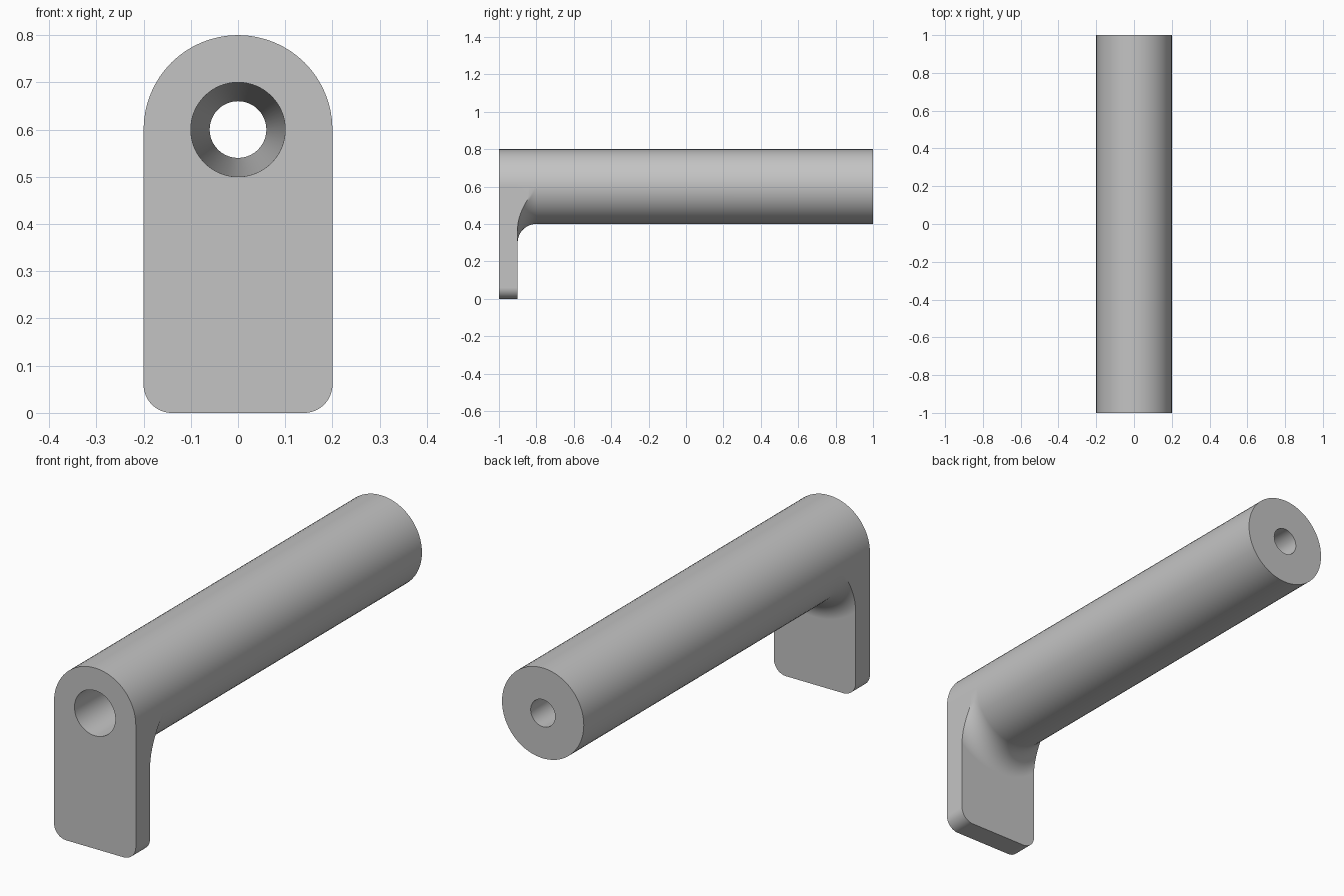
import bpy
import bmesh
from math import pi, cos, sin, sqrt, asin

cube = bpy.data.objects.get("Cube")
if cube:
    bpy.data.objects.remove(cube, do_unlink=True)

AXIS_Z = 0.6      # height of the bar's axis
R = 0.2           # bar radius and half width of the plate
FILLET = 0.1      # fillet radius between bar and plate
CORNER = 0.06     # lower plate corners
TOP, LOW = 32, 32 # steps round the upper and lower halves


def upper(radius):
    return [(radius * cos(pi * i / TOP), AXIS_Z + radius * sin(pi * i / TOP))
            for i in range(TOP + 1)]


def hole(y, radius):
    low = [pi + pi * (j + 1) / (LOW + 1) for j in range(LOW)]
    pts = upper(radius) + [(radius * cos(a), AXIS_Z + radius * sin(a)) for a in low]
    return [(x, y, z) for x, z in pts]


def plate(y):
    # round top, straight sides, two rounded lower corners
    half = LOW // 2
    pts = upper(R)
    for side, start in ((-1, pi), (1, 1.5 * pi)):
        for j in range(half):
            a = start + pi / 2 * j / (half - 1)
            pts.append((side * (R - CORNER) + CORNER * cos(a), CORNER + CORNER * sin(a)))
    return [(x, y, z) for x, z in pts]


def bar(y, flare=R):
    # round bar whose lower half flares out, trimmed to the plate width
    pts = upper(R)
    edge = pi / 2 - asin(min(1, R / flare))
    for j in range(LOW):
        a = pi + edge + (pi - 2 * edge) * j / (LOW - 1)
        pts.append((flare * cos(a), AXIS_Z + flare * sin(a)))
    return [(x, y, z) for x, z in pts]


# Cross-sections: bore mouth, plate, fillet, bar end, then back through the bore
loops = [hole(-1, 0.1), plate(-1), plate(-0.9)]
STEPS = 16
for k in range(STEPS + 1):
    t = pi / 2 * k / STEPS
    loops.append(bar(-0.9 + FILLET * (1 - cos(t)), R + FILLET * (1 - sin(t))))
loops += [bar(1), hole(1, 0.06)]

bm = bmesh.new()
rings = [[bm.verts.new(p) for p in loop] for loop in loops]
for a, b in zip(rings, rings[1:] + rings[:1]):
    for i in range(len(a)):
        n = (i + 1) % len(a)
        bm.faces.new((a[i], b[i], b[n], a[n]))
bmesh.ops.remove_doubles(bm, verts=bm.verts, dist=1e-5)
empty = [f for f in bm.faces if f.calc_area() < 1e-8]
bmesh.ops.delete(bm, geom=empty, context='FACES')

mesh = bpy.data.meshes.new("bored_bar_with_plate")
bm.to_mesh(mesh)
bm.free()
handle = bpy.data.objects.new("bored_bar_with_plate", mesh)
bpy.context.collection.objects.link(handle)

# Plain grey
grey = bpy.data.materials.new("plain grey")
grey.use_nodes = True
colour = (0.55, 0.55, 0.55, 1)
grey.diffuse_color = colour
grey.node_tree.nodes["Principled BSDF"].inputs["Base Color"].default_value = colour
mesh.materials.append(grey)

bpy.ops.object.select_all(action='DESELECT')
handle.select_set(True)
bpy.context.view_layer.objects.active = handle
bpy.ops.object.shade_smooth_by_angle(angle=pi / 6)
weighted = handle.modifiers.new("even shading", 'WEIGHTED_NORMAL')
weighted.keep_sharp = True
